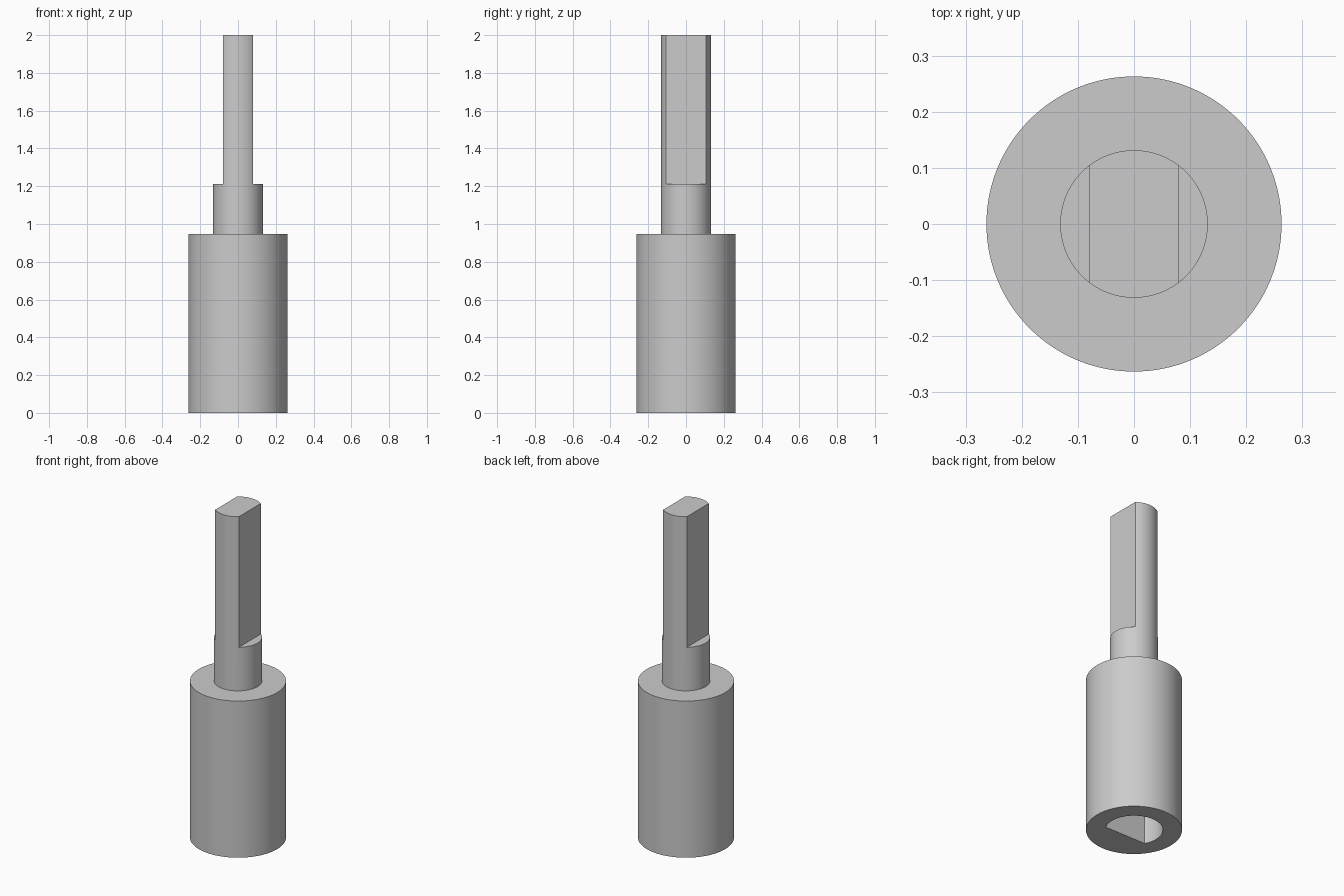
import bpy, bmesh, math

SIDES = 128
BODY_R, NECK_R, BORE_R = 0.263, 0.1315, 0.158
BODY_TOP, NECK_TOP, TOP = 0.947, 1.2105, 2.0
HALF_TANG = 0.079      # half thickness of the flattened tang
BORE_FLAT = -0.075     # y of the flat wall in the bore
BORE_DEPTH = 0.79

cube = bpy.data.objects.get("Cube")
if cube:
    bpy.data.objects.remove(cube, do_unlink=True)

steel = bpy.data.materials.new("grey steel")
steel.use_nodes = True
GREY = (0.6, 0.6, 0.6, 1)
steel.diffuse_color = GREY
steel.node_tree.nodes["Principled BSDF"].inputs["Base Color"].default_value = GREY


def make_object(name, bm):
    bmesh.ops.recalc_face_normals(bm, faces=bm.faces)
    mesh = bpy.data.meshes.new(name)
    bm.to_mesh(mesh)
    bm.free()
    mesh.materials.append(steel)
    obj = bpy.data.objects.new(name, mesh)
    bpy.context.collection.objects.link(obj)
    return obj


def lathe(name, profile):
    """Revolve (radius, z) points around the z axis."""
    bm = bmesh.new()
    verts = [bm.verts.new((r, 0, z)) for r, z in profile]
    edges = [bm.edges.new(pair) for pair in zip(verts, verts[1:])]
    bmesh.ops.spin(bm, geom=verts + edges, cent=(0, 0, 0), axis=(0, 0, 1),
                   angle=math.tau, steps=SIDES, use_duplicate=False)
    bmesh.ops.remove_doubles(bm, verts=bm.verts, dist=1e-5)
    return make_object(name, bm)


def prism(name, outline, z0, z1):
    """Extrude an (x, y) outline from z0 to z1."""
    bm = bmesh.new()
    face = bm.faces.new([bm.verts.new((x, y, z0)) for x, y in outline])
    grown = bmesh.ops.extrude_face_region(bm, geom=[face])["geom"]
    top = [v for v in grown if isinstance(v, bmesh.types.BMVert)]
    bmesh.ops.translate(bm, verts=top, vec=(0, 0, z1 - z0))
    return make_object(name, bm)


# Stepped round shaft
shaft = lathe("shaft_adapter", [
    (0, 0), (BODY_R, 0), (BODY_R, BODY_TOP), (NECK_R, BODY_TOP),
    (NECK_R, TOP), (0, TOP)])

# D-shaped bore in the underside
start = math.asin(BORE_FLAT / BORE_R)
sweep = math.pi - 2 * start
arc = [start + sweep * i / 80 for i in range(81)]
cutters = [prism("bore_cutter",
                 [(BORE_R * math.cos(a), BORE_R * math.sin(a)) for a in arc],
                 -0.1, BORE_DEPTH)]

# Flats on both sides of the tang
for side in (-1, 1):
    a, b = side * HALF_TANG, side * 0.3
    cutters.append(prism("tang_flat_cutter",
                         [(a, -0.3), (b, -0.3), (b, 0.3), (a, 0.3)],
                         NECK_TOP, TOP + 0.1))

bpy.context.view_layer.objects.active = shaft
for cutter in cutters:
    cutter.hide_render = True
    mod = shaft.modifiers.new("cut", "BOOLEAN")
    mod.operation = "DIFFERENCE"
    mod.solver = "EXACT"
    mod.object = cutter
    bpy.ops.object.modifier_apply(modifier=mod.name)
    bpy.data.objects.remove(cutter, do_unlink=True)

# Smooth round walls, crisp rims
bpy.ops.object.select_all(action="DESELECT")
shaft.select_set(True)
bpy.ops.object.shade_smooth_by_angle(angle=math.radians(30))
